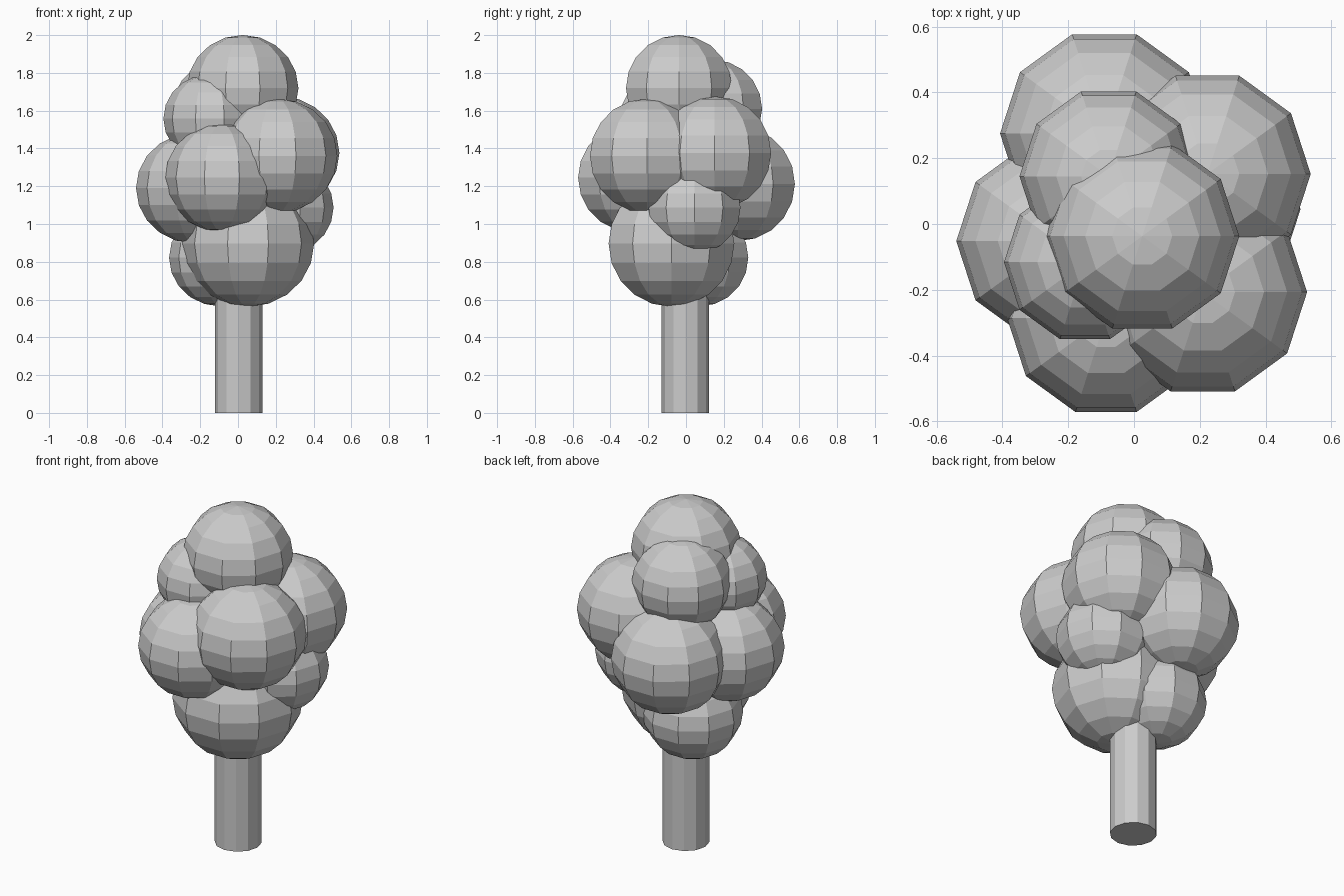
import bpy, bmesh
from math import radians
from mathutils import Matrix, Vector

if "Cube" in bpy.data.objects:
    bpy.data.objects.remove(bpy.data.objects["Cube"])


def make_object(name, bm):
    mesh = bpy.data.meshes.new(name)
    bm.to_mesh(mesh)
    bm.free()
    obj = bpy.data.objects.new(name, mesh)
    bpy.context.collection.objects.link(obj)
    return obj


def leaf_ball(name, x, y, z, r, squash=0.955):
    # low-poly, slightly flattened ball with a vertex facing +x
    bm = bmesh.new()
    bmesh.ops.create_uvsphere(bm, u_segments=10, v_segments=10, radius=r)
    first = max(bm.verts, key=lambda v: v.co.xy.length).co
    turn = Vector((1, 0)).angle_signed(first.xy)
    bm.transform(Matrix.Translation((x, y, z))
                 @ Matrix.Diagonal((1, 1, squash, 1))
                 @ Matrix.Rotation(turn, 4, 'Z'))
    return make_object(name, bm)


# Trunk
TRUNK_TOP = 1.0
bm = bmesh.new()
bmesh.ops.create_cone(bm, cap_ends=True, segments=12, radius1=0.126,
                      radius2=0.126, depth=TRUNK_TOP)
bm.transform(Matrix.Translation((0.003, -0.003, TRUNK_TOP / 2)))
make_object("trunk", bm)

# Foliage: x, y, z, radius
foliage = {
    "foliage_top": (0.025, -0.037, 1.719, 0.295),
    "foliage_upper_back": (-0.077, 0.145, 1.61, 0.271),
    "foliage_upper_left": (-0.149, -0.116, 1.558, 0.246),
    "foliage_right_back": (0.223, 0.152, 1.376, 0.314),
    "foliage_right_front": (0.209, -0.207, 1.361, 0.317),
    "foliage_front": (-0.085, -0.285, 1.245, 0.301),
    "foliage_left": (-0.234, -0.052, 1.19, 0.306),
    "foliage_back": (-0.09, 0.275, 1.212, 0.317),
    "foliage_low_right": (0.25, 0.045, 1.087, 0.256),
    "foliage_bottom": (0.053, -0.077, 0.896, 0.35),
    "foliage_low_left": (-0.095, 0.073, 0.822, 0.27),
}
for name, values in foliage.items():
    leaf_ball(name, *values)
